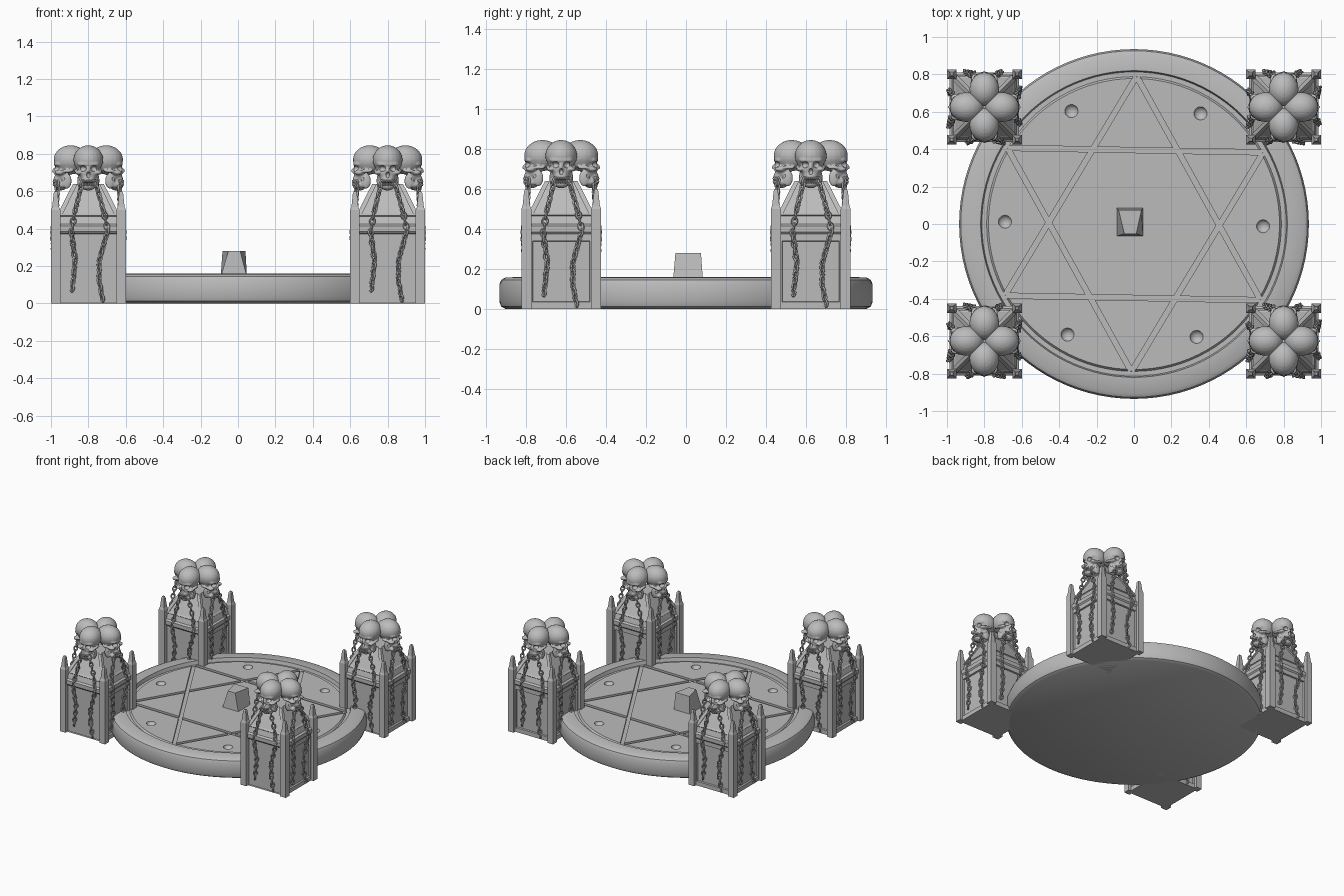
import bpy, bmesh, math
from mathutils import Matrix, Vector

if "Cube" in bpy.data.objects:
    bpy.data.objects.remove(bpy.data.objects["Cube"])

stone = bpy.data.materials.new("grey stone")
stone.use_nodes = True
stone.diffuse_color = (0.5, 0.5, 0.5, 1)
stone.node_tree.nodes["Principled BSDF"].inputs["Base Color"].default_value = (0.5, 0.5, 0.5, 1)


def make(name, bm, smooth=None):
    bmesh.ops.recalc_face_normals(bm, faces=bm.faces)
    me = bpy.data.meshes.new(name)
    bm.to_mesh(me)
    bm.free()
    me.materials.append(stone)
    ob = bpy.data.objects.new(name, me)
    bpy.context.collection.objects.link(ob)
    if smooth:
        shade(ob, smooth)
    return ob


def shade(ob, angle):
    activate(ob)
    bpy.ops.object.shade_smooth_by_angle(angle=math.radians(angle))


def activate(ob):
    bpy.ops.object.select_all(action='DESELECT')
    ob.select_set(True)
    bpy.context.view_layer.objects.active = ob


def carve(ob, cutter):
    mod = ob.modifiers.new("carve", 'BOOLEAN')
    mod.object, mod.operation, mod.solver = cutter, 'DIFFERENCE', 'EXACT'
    activate(ob)
    bpy.ops.object.modifier_apply(modifier=mod.name)
    bpy.data.objects.remove(cutter)


def ball(bm, loc, radii, seg=20, rings=12):
    mat = Matrix.Translation(loc) @ Matrix.Diagonal((*radii, 1))
    bmesh.ops.create_uvsphere(bm, u_segments=seg, v_segments=rings, radius=1, matrix=mat)


def box(bm, loc, size, turn=0):
    mat = Matrix.Translation(loc) @ Matrix.Rotation(turn, 4, 'Z') @ Matrix.Diagonal((*size, 1))
    return bmesh.ops.create_cube(bm, size=1, matrix=mat)["verts"]


def loft(bm, rings):
    """Bridge equal-length rings of points and cap both ends."""
    loops = [[bm.verts.new(p) for p in ring] for ring in rings]
    n = len(loops[0])
    for a, b in zip(loops, loops[1:]):
        for i in range(n):
            bm.faces.new((a[i], a[(i + 1) % n], b[(i + 1) % n], b[i]))
    bm.faces.new(loops[0][::-1])
    bm.faces.new(loops[-1])


def square(half, z, x=0, y=0):
    return [(x + sx * half, y + sy * half, z) for sx, sy in ((-1, -1), (1, -1), (1, 1), (-1, 1))]


# Round platform with raised rim and sunken floor
profile = [(.905, 0), (.926, .012), (.935, .035), (.935, .122), (.926, .145), (.905, .157),
           (.82, .16), (.813, .132), (.788, .132), (.778, .145)]
bm = bmesh.new()
loft(bm, [[(r * math.cos(a), r * math.sin(a), z) for a in (math.tau * i / 96 for i in range(96))]
          for r, z in profile])
platform = make("platform", bm)

# Star grooves and six dimples cut into the floor
tilt = math.radians(-1)
for k in range(6):
    a = tilt + k * math.pi / 3 + math.pi / 6
    bm = bmesh.new()
    box(bm, (.395 * math.cos(a + math.pi / 3), .395 * math.sin(a + math.pi / 3), .16),
        (.028, 1.36, .06), a + math.pi / 3)
    carve(platform, make("groove_cutter", bm))
    a = tilt + k * math.pi / 3
    bm = bmesh.new()
    ball(bm, (.69 * math.cos(a), .69 * math.sin(a), .15), (.036, .036, .03))
    carve(platform, make("dimple_cutter", bm))
shade(platform, 30)

# Wedge-shaped block in the middle
bm = bmesh.new()
loft(bm, [[(-.093, -.065, .14), (.048, -.065, .14), (.048, .085, .14), (-.093, .085, .14)],
          [(-.052, -.053, .28), (.012, -.053, .28), (.04, .075, .28), (-.083, .075, .28)]])
make("centre_block", bm)

parts = []   # pieces of one pillar, modelled around the z axis

# Pillar core with recessed panels, mouldings and sloping roof
bm = bmesh.new()
loft(bm, [square(.178, 0), square(.178, .375)])
sides = [f for f in bm.faces if abs(f.calc_center_median().z - .1875) < .01]
for f in sides:
    bmesh.ops.inset_individual(bm, faces=[f], thickness=.048)
    bmesh.ops.inset_individual(bm, faces=[f], thickness=.004, depth=-.012)
loft(bm, [square(.178, .375), square(.186, .385), square(.186, .415), square(.172, .425),
          square(.16, .465), square(.165, .47), square(.155, .48), square(.07, .64)])
parts.append(make("pillar_core", bm))

# Corner posts with pinnacles, and ribs up the roof edges
bm = bmesh.new()
for sx in (-1, 1):
    for sy in (-1, 1):
        x, y = sx * .175, sy * .175
        loft(bm, [square(.025, 0, x, y), square(.025, .5, x, y), square(.019, .515, x, y),
                  square(.017, .53, x, y), square(.011, .59, x, y), square(.006, .6, x, y)])
        loft(bm, [square(.014, .47, sx * .155, sy * .155), square(.012, .64, sx * .07, sy * .07)])
parts.append(make("corner_posts", bm))

# Skull: blended volumes, then sockets cut out
bm = bmesh.new()
ball(bm, (0, -.095, .768), (.08, .091, .078))
ball(bm, (0, -.155, .745), (.06, .03, .018))
ball(bm, (0, -.14, .70), (.05, .042, .055))
ball(bm, (0, -.155, .663), (.036, .032, .03))
ball(bm, (0, -.150, .628), (.038, .036, .024))
ball(bm, (0, -.182, .708), (.009, .013, .018))
for s in (-1, 1):
    ball(bm, (s * .05, -.152, .70), (.022, .028, .013))
    ball(bm, (s * .046, -.115, .655), (.013, .026, .042))
    ball(bm, (s * .066, -.115, .708), (.01, .035, .009))
    ball(bm, (s * .038, -.135, .635), (.013, .035, .016))
skull = make("skull", bm)
remesh = skull.modifiers.new("blend", 'REMESH')
remesh.mode, remesh.voxel_size = 'VOXEL', .0055
relax = skull.modifiers.new("relax", 'SMOOTH')
relax.factor, relax.iterations = .5, 3
activate(skull)
for mod in ("blend", "relax"):
    bpy.ops.object.modifier_apply(modifier=mod)
sockets = [((0, -.192, .687), (.012, .024, .016)), ((0, -.19, .644), (.034, .03, .007))]
for s in (-1, 1):
    sockets += [((s * .031, -.185, .722), (.021, .034, .017)),
                ((s * .062, -.15, .668), (.018, .026, .018))]
for loc, radii in sockets:
    bm = bmesh.new()
    ball(bm, loc, radii)
    carve(skull, make("socket_cutter", bm))
shade(skull, 40)

# Two rows of teeth
bm = bmesh.new()
for i in range(8):
    a = (i - 3.5) * .25
    for z in (.653, .636):
        ball(bm, (.036 * math.sin(a), -.153 - .033 * math.cos(a), z), (.0045, .005, .009), 6, 4)
teeth = make("teeth", bm, 60)


# Chains hanging from the jaw
def chain(bm, path):
    pts = [Vector(p) for p in path]
    steps = 24
    fine = []
    for a, b in zip(pts, pts[1:]):
        fine += [a.lerp(b, i / steps) for i in range(steps)]
    travelled, count = 0, 0
    for a, b in zip(fine, fine[1:]):
        travelled += (b - a).length
        if travelled < count * .03:
            continue
        frame = (b - a).to_track_quat('Z', 'Y').to_matrix().to_4x4()
        turn = Matrix.Rotation(math.pi / 4 + count % 2 * math.pi / 2, 4, 'Z')
        link(bm, Matrix.Translation(a) @ frame @ turn)
        count += 1


def link(bm, mat, around=10, tube=5):
    """One oval link, long along its local z."""
    grid = []
    for i in range(around):
        u = math.tau * i / around
        row = []
        for j in range(tube):
            v = math.tau * j / tube
            r = .0062 * math.cos(v)
            row.append(bm.verts.new(mat @ Vector(((.012 + r) * math.cos(u), .0062 * math.sin(v),
                                                  (.018 + r) * math.sin(u)))))
        grid.append(row)
    for i in range(around):
        for j in range(tube):
            n, m = (i + 1) % around, (j + 1) % tube
            bm.faces.new((grid[i][j], grid[n][j], grid[n][m], grid[i][m]))


bm = bmesh.new()
chain(bm, [(-.035, -.165, .64), (-.075, -.172, .48), (-.09, -.19, .38), (-.07, -.182, .23), (-.088, -.18, .06)])
chain(bm, [(.04, -.165, .64), (.085, -.172, .48), (.103, -.19, .39), (.058, -.182, .23),
           (.058, -.18, .12), (.078, -.182, .01)])
chains = make("chains", bm, 60)

# Repeat the skull, teeth and chains on all four sides of the pillar
placed = [(p, 0) for p in parts]
placed += [(p, k * math.pi / 2) for p in (skull, teeth, chains) for k in range(4)]

# Four pillars around the platform
for px, side in ((-.8, "right"), (.8, "left")):
    for py, end in ((-.625, "front"), (.625, "back")):
        for part, turn in placed:
            copy = part.copy()
            copy.name = f"{end}_{side}_{part.name.split('.')[0]}"
            copy.matrix_world = Matrix.Translation((px, py, 0)) @ Matrix.Rotation(turn, 4, 'Z')
            bpy.context.collection.objects.link(copy)
for part in parts + [skull, teeth, chains]:
    bpy.data.objects.remove(part)
